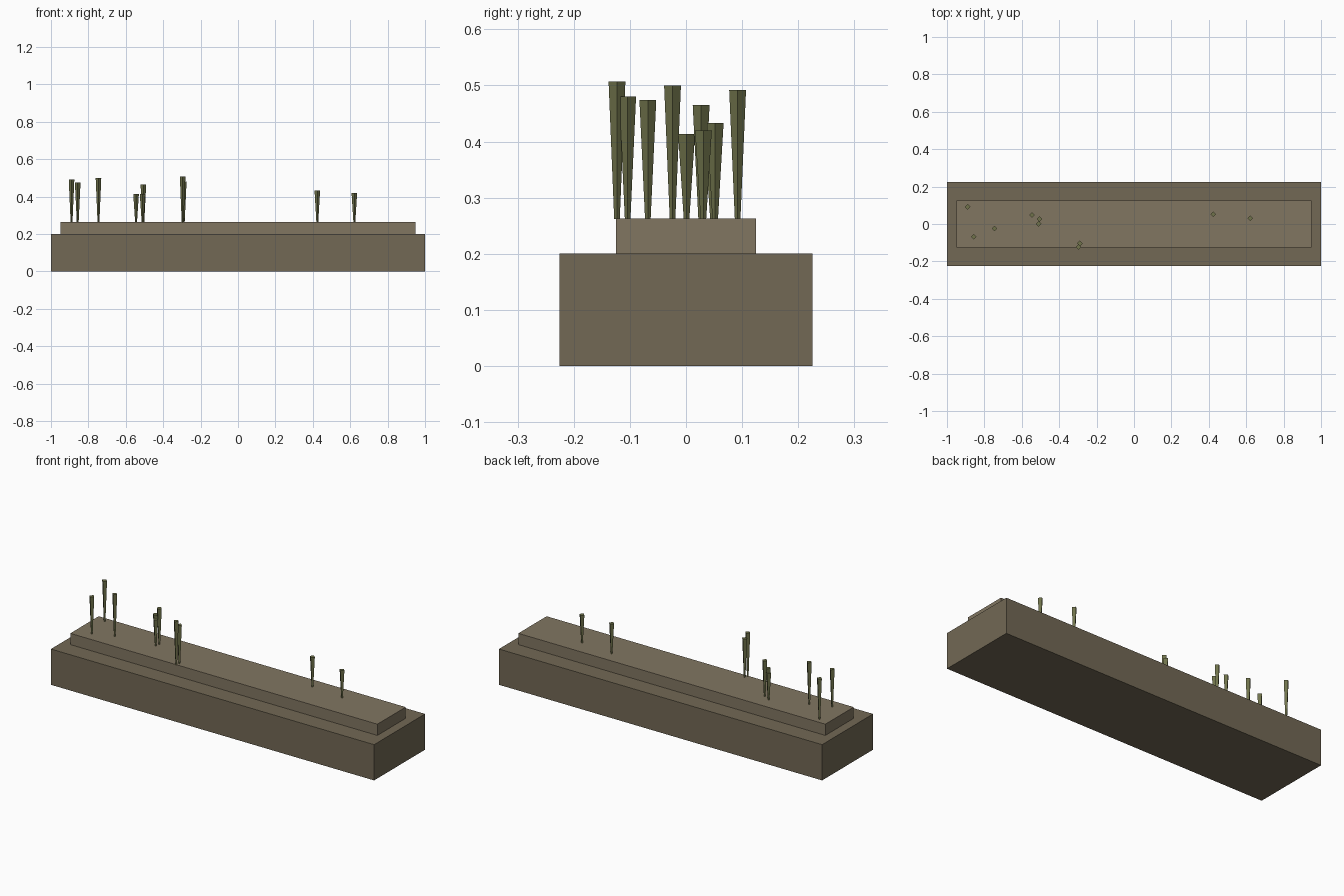
import bpy

if "Cube" in bpy.data.objects:
    bpy.data.objects.remove(bpy.data.objects["Cube"])


def material(name, color):
    m = bpy.data.materials.new(name)
    m.diffuse_color = (*color, 1)
    m.use_nodes = True
    m.node_tree.nodes["Principled BSDF"].inputs["Base Color"].default_value = m.diffuse_color
    return m


def box(name, size, z0, z1, mat):
    bpy.ops.mesh.primitive_cube_add(size=1, location=(0, 0, (z0 + z1) / 2))
    o = bpy.context.object
    o.name = name
    o.scale = (size[0], size[1], z1 - z0)
    bpy.ops.object.transform_apply(location=False, rotation=False, scale=True)
    o.data.materials.append(mat)
    return o


wall = material("planter_brown", (0.17, 0.14, 0.09))
earth = material("soil_tan", (0.22, 0.18, 0.12))
green = material("stem_green", (0.16, 0.17, 0.07))

# Planter block with a raised bed of soil
box("planter_base", (2.0, 0.45), 0.0, 0.2, wall)
box("soil_bed", (1.9, 0.25), 0.2, 0.263, earth)

# Four-sided stems, widening upwards: x, y, top height
stems = [
    (-0.89, 0.092, 0.492), (-0.857, -0.068, 0.474), (-0.746, -0.024, 0.5),
    (-0.545, 0.048, 0.413), (-0.506, 0.027, 0.465), (-0.51, 0.001, 0.413),
    (-0.29, -0.104, 0.48), (-0.296, -0.123, 0.507),
    (0.424, 0.052, 0.433), (0.622, 0.031, 0.42),
]
soil_top = 0.262
for i, (x, y, top) in enumerate(stems, 1):
    bpy.ops.mesh.primitive_cone_add(
        vertices=4, radius1=0.005, radius2=0.015, depth=top - soil_top,
        location=(x, y, (top + soil_top) / 2))
    stem = bpy.context.object
    stem.name = f"stem_{i}"
    stem.data.materials.append(green)
